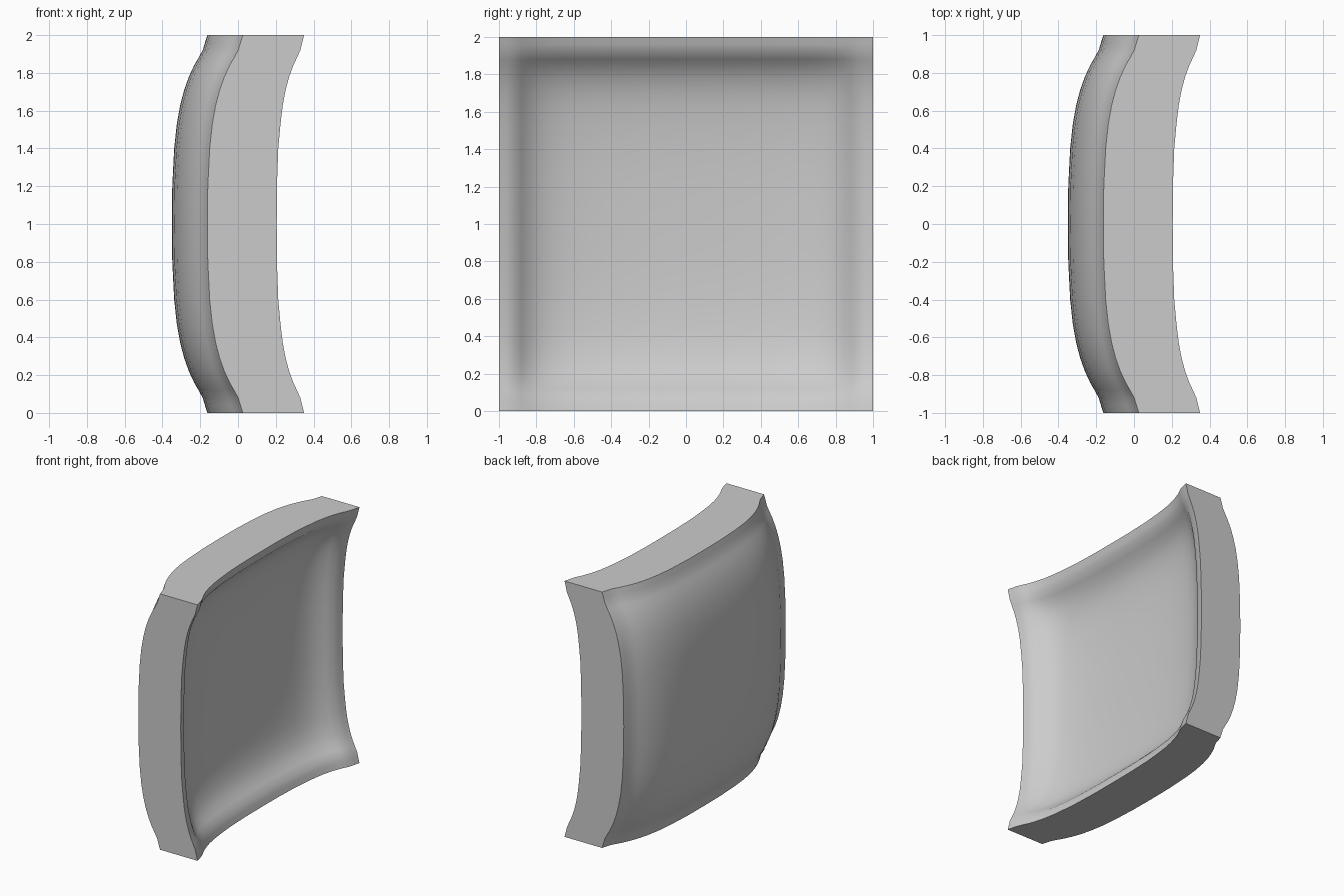
import bpy
import bmesh
import math

cube = bpy.data.objects.get("Cube")
if cube:
    bpy.data.objects.remove(cube, do_unlink=True)

# Plain grey material
grey = bpy.data.materials.new("plain_grey")
grey.use_nodes = True
colour = (0.6, 0.6, 0.6, 1)
grey.diffuse_color = colour
grey.node_tree.nodes["Principled BSDF"].inputs["Base Color"].default_value = colour

# Half profile: distance from centre, rise of convex face, rise of hollow face,
# share of the extra recess inside the hollow
half = [(0, 0, 0, 1), (0.2, 0.002, 0.001, 1), (0.4, 0.012, 0.008, 1),
        (0.53, 0.026, 0.02, 1), (0.63, 0.044, 0.032, 0.98), (0.71, 0.065, 0.047, 0.94),
        (0.78, 0.09, 0.066, 0.84), (0.84, 0.118, 0.088, 0.66), (0.88, 0.141, 0.107, 0.38),
        (0.92, 0.163, 0.125, 0.1), (0.96, 0.175, 0.135, 0.03), (1, 0.188, 0.145, 0)]
profile = [(-p[0],) + p[1:] for p in half[:0:-1]] + half
n = len(profile)
CONVEX_X, HOLLOW_X, RECESS = -0.35, 0.06, 0.075


def curved_face(bm, base, k, recess):
    """Grid of vertices: profile summed in both directions, less the inner recess."""
    grid = [[bm.verts.new((base + p[k] + q[k] - recess * p[3] * q[3], p[0], 1 + q[0]))
             for q in profile] for p in profile]
    for i in range(n - 1):
        for j in range(n - 1):
            bm.faces.new((grid[i][j], grid[i + 1][j],
                          grid[i + 1][j + 1], grid[i][j + 1]))
    return grid


def rim(grid):
    """Border vertices in order around the square."""
    last = n - 1
    return ([grid[i][0] for i in range(last)] + [grid[last][j] for j in range(last)]
            + [grid[i][last] for i in range(last, 0, -1)]
            + [grid[0][j] for j in range(last, 0, -1)])


# Curved square panel with a flared border and flat cut sides
bm = bmesh.new()
outer = rim(curved_face(bm, CONVEX_X, 1, 0))
inner = rim(curved_face(bm, HOLLOW_X, 2, RECESS))
for i in range(len(outer)):
    j = (i + 1) % len(outer)
    bm.faces.new((outer[i], outer[j], inner[j], inner[i]))
bmesh.ops.recalc_face_normals(bm, faces=bm.faces)
mesh = bpy.data.meshes.new("curved_panel")
bm.to_mesh(mesh)
bm.free()
mesh.materials.append(grey)
panel = bpy.data.objects.new("curved_panel", mesh)
bpy.context.collection.objects.link(panel)

# Smooth curved faces, crisp border edges
bpy.ops.object.select_all(action="DESELECT")
panel.select_set(True)
bpy.context.view_layer.objects.active = panel
bpy.ops.object.shade_smooth_by_angle(angle=math.radians(30))
